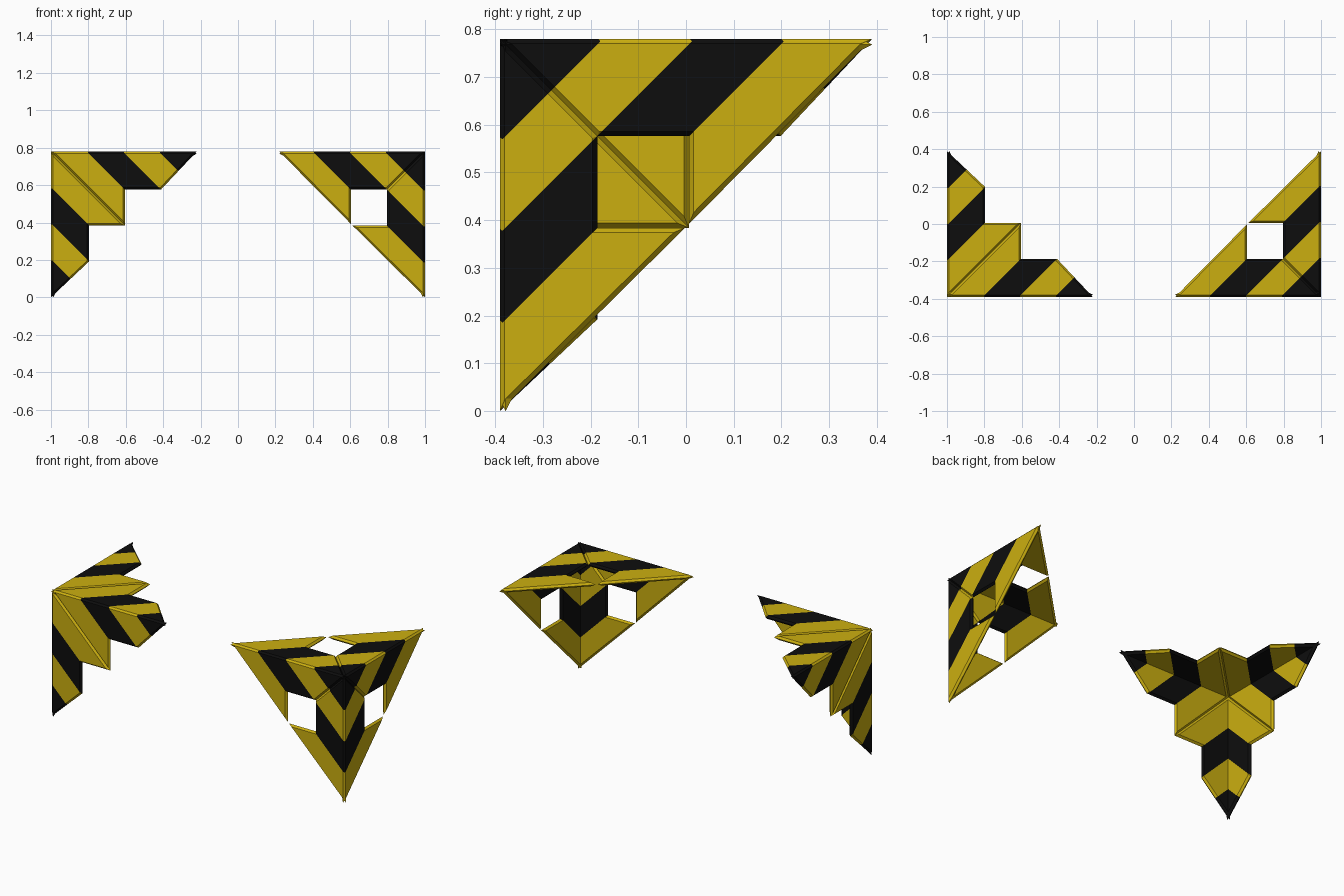
import bpy, bmesh
from mathutils import Vector, Matrix

cube = bpy.data.objects.get("Cube")
if cube:
    bpy.data.objects.remove(cube, do_unlink=True)

G = 0.192      # stripe and arm width
H = 0.012      # half thickness of a plate
BEVEL = 0.010  # width of the sloped plate rim


def make_material(name, color):
    mat = bpy.data.materials.new(name)
    mat.use_nodes = True
    mat.diffuse_color = color
    mat.node_tree.nodes["Principled BSDF"].inputs["Base Color"].default_value = color
    return mat


MATERIALS = [make_material("warning_yellow", (0.60, 0.43, 0.005, 1)),
             make_material("matte_black", (0.004, 0.004, 0.004, 1))]


def inset(points, d):
    """Move every edge of a counter-clockwise outline inward by d."""
    result = []
    for i, p in enumerate(points):
        a = (p - points[i - 1]).normalized()
        b = (points[(i + 1) % len(points)] - p).normalized()
        na, nb = Vector((-a.y, a.x)), Vector((-b.y, b.x))
        result.append(p + (na + nb) * d / (1 + na.dot(nb)))
    return result


def make_plate(name, outline, slant, first_black, axes, corner):
    """Striped plate with a sloped rim, mapped onto the given corner axes."""
    bm = bmesh.new()
    mid = [Vector(p) for p in outline]
    small = inset(mid, BEVEL)
    rings = [[bm.verts.new((p.x, p.y, w)) for p in ring]
             for ring, w in ((small, -H), (mid, 0), (small, H))]
    n = len(mid)
    bm.faces.new(rings[0][::-1])
    bm.faces.new(rings[2])
    for low, high in zip(rings, rings[1:]):
        for i in range(n):
            j = (i + 1) % n
            bm.faces.new((low[i], low[j], high[j], high[i]))
    bmesh.ops.triangulate(bm, faces=bm.faces[:])

    # cut along the diagonal stripe borders and colour alternate bands
    for k in (1, 2, 3):
        bmesh.ops.bisect_plane(bm, geom=bm.verts[:] + bm.edges[:] + bm.faces[:],
                               plane_co=(k * G, 0, 0), plane_no=(1, slant, 0))
    for face in bm.faces:
        c = face.calc_center_median()
        band = int(max(c.x + slant * c.y, 0) / G)
        face.material_index = (band + first_black) % 2
    bmesh.ops.dissolve_limit(bm, angle_limit=0.01, verts=bm.verts[:],
                             edges=bm.edges[:], delimit={'MATERIAL'})

    matrix = Matrix([Vector(a) for a in axes]).transposed().to_4x4()
    matrix.translation = corner
    bm.transform(matrix)
    bmesh.ops.recalc_face_normals(bm, faces=bm.faces[:])
    mesh = bpy.data.meshes.new(name)
    bm.to_mesh(mesh)
    bm.free()
    for mat in MATERIALS:
        mesh.materials.append(mat)
    bpy.context.collection.objects.link(bpy.data.objects.new(name, mesh))


# Half outlines: one with an open square window, one with a solid square
windowed = [(-H, -H), (4 * G, -H), (2 * G, 2 * G - 0.008), (2 * G, G), (G, G)]
stepped = [(-H, -H), (4 * G, -H), (3 * G, G), (2 * G, G), (2 * G, 2 * G)]

# Each corner has three walls, each made of two mirrored half plates
WALLS = ("side", "front", "top")
for side, sign, outline, slant, first_black in (("left", 1, windowed, 1, 1),
                                                ("right", -1, stepped, -1, 0)):
    corner = Vector((sign * (1 - H), -2 * G + H / 2, 4 * G))
    directions = [(-sign, 0, 0), (0, 1, 0), (0, 0, -1)]
    for wall in range(3):
        u, v = (i for i in range(3) if i != wall)
        for half, (a, b) in (("first", (u, v)), ("second", (v, u))):
            axes = (directions[a], directions[b], directions[wall])
            make_plate(f"{side}_corner_{WALLS[wall]}_{half}_plate",
                       outline, slant, first_black, axes, corner)
